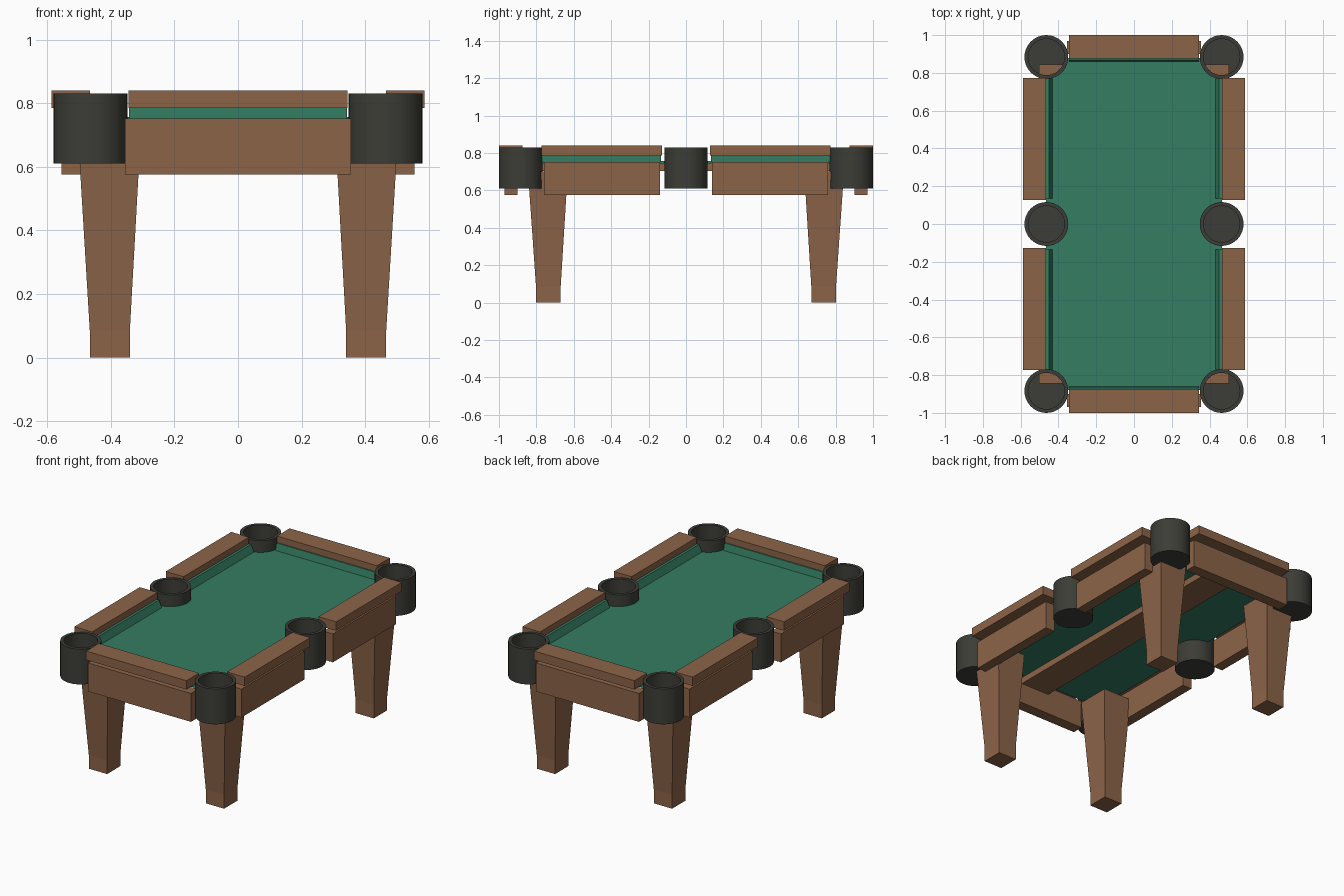
import bpy, bmesh, math
from mathutils import Matrix, Vector

if "Cube" in bpy.data.objects:
    bpy.data.objects.remove(bpy.data.objects["Cube"])


def material(name, rgb):
    m = bpy.data.materials.new(name)
    m.diffuse_color = (*rgb, 1)
    m.use_nodes = True
    m.node_tree.nodes["Principled BSDF"].inputs["Base Color"].default_value = m.diffuse_color
    return m


WOOD = material("brown wood", (0.262, 0.127, 0.065))
CLOTH = material("green cloth", (0.034, 0.205, 0.122))
RUBBER = material("dark pocket", (0.046, 0.046, 0.038))


def finish(name, bm, mat):
    bmesh.ops.recalc_face_normals(bm, faces=bm.faces)
    me = bpy.data.meshes.new(name)
    bm.to_mesh(me)
    bm.free()
    me.materials.append(mat)
    ob = bpy.data.objects.new(name, me)
    bpy.context.collection.objects.link(ob)
    return ob


def box(name, x, y, z, mat):
    """Box from (min, max) ranges on each axis."""
    bm = bmesh.new()
    bmesh.ops.create_cube(bm, size=1)
    for v in bm.verts:
        v.co = [r[0] if c < 0 else r[1] for c, r in zip(v.co, (x, y, z))]
    return finish(name, bm, mat)


def span(sign, a, b):
    return tuple(sorted((sign * a, sign * b)))


def extrude_outline(name, points, direction, mat):
    bm = bmesh.new()
    face = bm.faces.new([bm.verts.new(p) for p in points])
    res = bmesh.ops.extrude_face_region(bm, geom=[face])
    moved = [g for g in res["geom"] if isinstance(g, bmesh.types.BMVert)]
    bmesh.ops.translate(bm, verts=moved, vec=Vector(direction))
    return finish(name, bm, mat)


# Playing surface with round notches at the six pockets
HX, HY, NOTCH = 0.465, 0.88, 0.105


def arc(cx, cy, start, end, n=12):
    angles = [math.radians(start + (end - start) * i / n) for i in range(n + 1)]
    return [(cx + NOTCH * math.cos(a), cy + NOTCH * math.sin(a), 0.743) for a in angles]


outline = (arc(HX, -HY, 180, 90) + arc(HX, 0, 270, 90) + arc(HX, HY, 270, 180)
           + arc(-HX, HY, 360, 270) + arc(-HX, 0, 90, -90) + arc(-HX, -HY, 90, 0))
extrude_outline("playing_surface", outline, (0, 0, 0.014), CLOTH)

# Lengthwise support beam under the surface
box("support_beam", (-0.1, 0.1), (-0.9, 0.9), (0.703, 0.743), WOOD)

# End rails, aprons and cushions
for s, side in ((-1, "front"), (1, "back")):
    box(side + "_rail", (-0.345, 0.345), span(s, 0.875, 1.0), (0.785, 0.84), WOOD)
    box(side + "_apron", (-0.355, 0.355), span(s, 0.90, 0.97), (0.575, 0.752), WOOD)
    prof = [(0.885, 0.752), (0.885, 0.80), (0.868, 0.80), (0.858, 0.752)]
    extrude_outline(side + "_cushion", [(-0.343, s * y, z) for y, z in prof],
                    (0.686, 0, 0), CLOTH)

# Side rails, aprons and cushions, two per long side
for sx, side in ((-1, "left"), (1, "right")):
    for sy, end in ((-1, "front"), (1, "back")):
        tag = f"{side}_{end}"
        box(tag + "_rail", span(sx, 0.465, 0.587), span(sy, 0.128, 0.772),
            (0.785, 0.84), WOOD)
        box(tag + "_apron", span(sx, 0.49, 0.555), span(sy, 0.14, 0.76),
            (0.575, 0.752), WOOD)
        prof = [(0.475, 0.752), (0.475, 0.80), (0.449, 0.80), (0.428, 0.752)]
        extrude_outline(tag + "_cushion", [(sx * x, sy * 0.135, z) for x, z in prof],
                        (0, sy * 0.635, 0), CLOTH)

        # Tapered leg on a straight foot
        bm = bmesh.new()
        rings = []
        for z, x0, x1, y0, y1 in ((0, 0.34, 0.466, 0.67, 0.802),
                                  (0.085, 0.34, 0.466, 0.67, 0.802),
                                  (0.70, 0.306, 0.503, 0.632, 0.845)):
            rings.append([bm.verts.new((sx * x, sy * y, z)) for x, y in
                          ((x0, y0), (x1, y0), (x1, y1), (x0, y1))])
        for a, b in zip(rings, rings[1:]):
            for i in range(4):
                j = (i + 1) % 4
                bm.faces.new((a[i], a[j], b[j], b[i]))
        bm.faces.new(rings[0])
        bm.faces.new(rings[-1])
        finish(tag + "_leg", bm, WOOD)

# Open pocket cups, revolved from a wall profile
CUP = [(0, 0.61), (0.116, 0.61), (0.116, 0.83), (0.096, 0.83), (0.096, 0.625), (0, 0.625)]
for sx, side in ((-1, "left"), (1, "right")):
    for y, place in ((-0.884, "front"), (0, "middle"), (0.884, "back")):
        bm = bmesh.new()
        verts = [bm.verts.new((r, 0, z)) for r, z in CUP]
        edges = [bm.edges.new(p) for p in zip(verts, verts[1:])]
        bmesh.ops.spin(bm, geom=verts + edges, cent=(0, 0, 0), axis=(0, 0, 1),
                       angle=math.tau, steps=40)
        bmesh.ops.remove_doubles(bm, verts=bm.verts, dist=1e-4)
        bmesh.ops.transform(bm, matrix=Matrix.Translation((sx * 0.464, y, 0)), verts=bm.verts)
        cup = finish(f"{side}_{place}_pocket", bm, RUBBER)
        bpy.ops.object.select_all(action="DESELECT")
        cup.select_set(True)
        bpy.context.view_layer.objects.active = cup
        bpy.ops.object.shade_smooth_by_angle(angle=math.radians(35))
